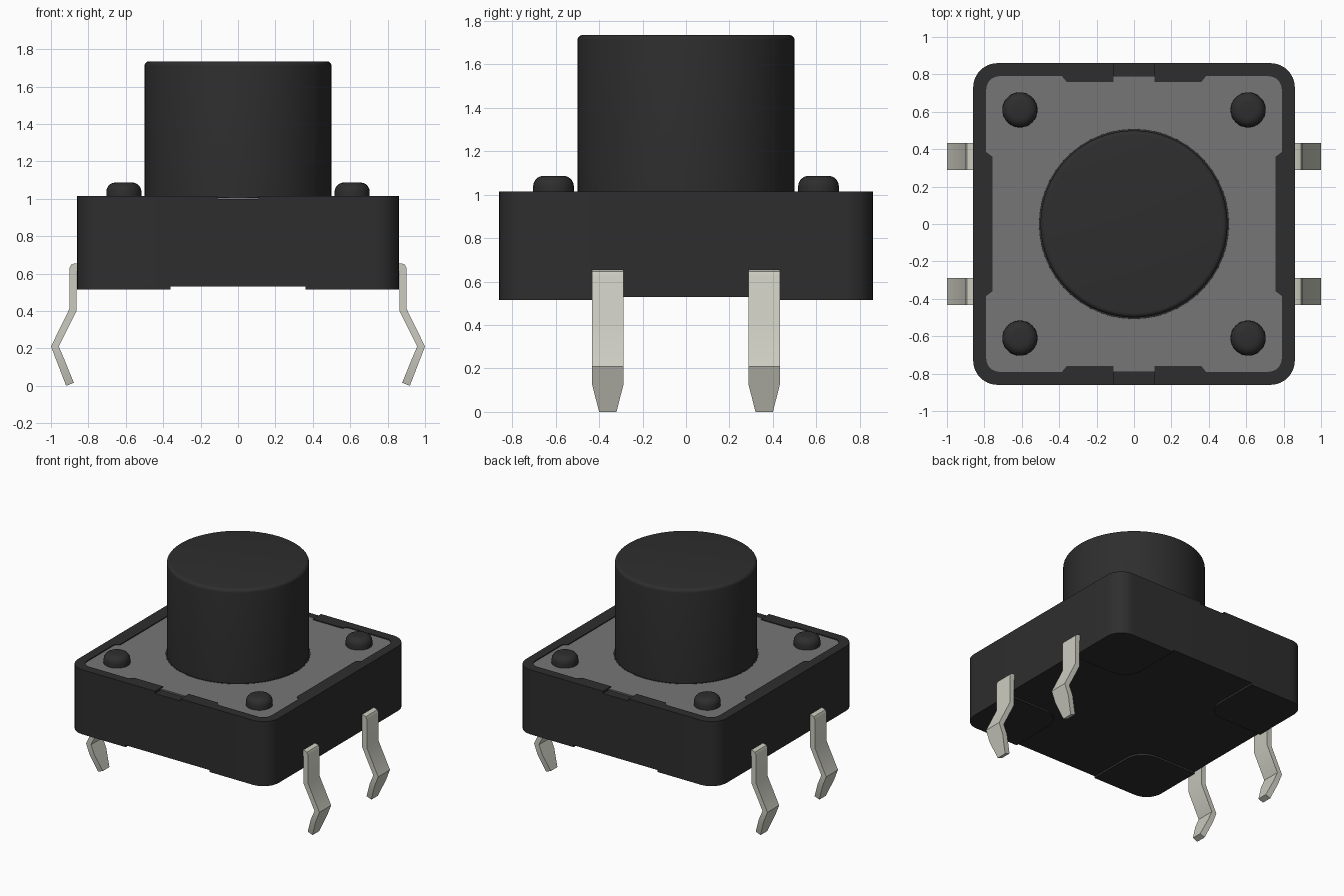
import bpy, bmesh, math
from mathutils import Vector

if "Cube" in bpy.data.objects:
    bpy.data.objects.remove(bpy.data.objects["Cube"], do_unlink=True)


def material(name, rgb):
    mat = bpy.data.materials.new(name)
    mat.use_nodes = True
    mat.diffuse_color = (*rgb, 1)
    mat.node_tree.nodes["Principled BSDF"].inputs["Base Color"].default_value = (*rgb, 1)
    return mat


BLACK = material("black plastic", (0.027, 0.027, 0.027))
GREY = material("grey plate", (0.18, 0.18, 0.18))
METAL = material("tinned metal", (0.60, 0.60, 0.53))


def finish(bm, name, mat, angle=35):
    bmesh.ops.recalc_face_normals(bm, faces=bm.faces)
    mesh = bpy.data.meshes.new(name)
    bm.to_mesh(mesh)
    bm.free()
    for poly in mesh.polygons:
        poly.use_smooth = True
    mesh.set_sharp_from_angle(angle=math.radians(angle))
    mesh.materials.append(mat)
    obj = bpy.data.objects.new(name, mesh)
    bpy.context.collection.objects.link(obj)
    return obj


def rounded(corners, steps=8):
    """Outline from (x, y, radius) corners, all right angles where rounded."""
    out = []
    for i, (x, y, r) in enumerate(corners):
        p = Vector((x, y))
        if r == 0:
            out.append(p)
            continue
        a = (Vector(corners[i - 1][:2]) - p).normalized()
        b = (Vector(corners[(i + 1) % len(corners)][:2]) - p).normalized()
        for k in range(steps + 1):
            t = k / steps * math.pi / 2
            out.append(p + r * (a * (1 - math.sin(t)) + b * (1 - math.cos(t))))
    return out


def prism(name, outline, z0, z1, mat, sx=1, sy=1):
    bm = bmesh.new()
    low = bm.faces.new([bm.verts.new((p.x * sx, p.y * sy, z0)) for p in outline])
    ext = bmesh.ops.extrude_face_region(bm, geom=[low])
    top = [v for v in ext["geom"] if isinstance(v, bmesh.types.BMVert)]
    bmesh.ops.translate(bm, verts=top, vec=(0, 0, z1 - z0))
    return finish(bm, name, mat)


def square(half, r):
    return rounded([(half, -half, r), (half, half, r), (-half, half, r), (-half, -half, r)])


def knob(name, x, y, radius, z0, z1, edge, sides, mat):
    """Cylinder with a rounded top edge."""
    bm = bmesh.new()
    profile = [(radius, z0)]
    for k in range(6):
        t = k / 5 * math.pi / 2
        profile.append((radius - edge + edge * math.cos(t), z1 - edge + edge * math.sin(t)))
    rings = [[bm.verts.new((x + r * math.cos(2 * math.pi * i / sides),
                            y + r * math.sin(2 * math.pi * i / sides), z))
              for i in range(sides)] for r, z in profile]
    for a, b in zip(rings, rings[1:]):
        for i in range(sides):
            j = (i + 1) % sides
            bm.faces.new((a[i], a[j], b[j], b[i]))
    bm.faces.new(rings[0])
    bm.faces.new(rings[-1])
    return finish(bm, name, mat)


# Housing block, inset plate and the raised rim in two halves with retaining tabs
HALF, FLOOR, TOP = 0.86, 0.53, 1.015
prism("housing", square(HALF, 0.13), FLOOR, 0.998, BLACK)
prism("top_plate", square(0.79, 0.07), 0.995, 1.008, GREY)
upper = [(HALF, HALF, 0.13), (0.11, HALF, 0), (0.11, 0.76, 0), (0.36, 0.76, 0),
         (0.385, 0.79, 0), (0.79, 0.79, 0.07), (0.79, 0.385, 0), (0.757, 0.36, 0)]
lower = [(x, -y, r) for x, y, r in reversed(upper)]
for side, sx in (("left", 1), ("right", -1)):
    prism("rim_" + side, rounded(upper + lower), 0.998, TOP, BLACK, sx)

# Corner feet, pegs and pins
foot = rounded([(0.36, 0.36, 0.15), (HALF, 0.36, 0), (HALF, HALF, 0.13), (0.36, HALF, 0)])

# Pin sections: outer x, z, inner x, z, half width
PIN = [(0.84, 0.655, 0.84, 0.615, 0.072), (0.872, 0.655, 0.857, 0.615, 0.072),
       (0.892, 0.647, 0.861, 0.612, 0.072), (0.902, 0.628, 0.863, 0.606, 0.072),
       (0.902, 0.41, 0.863, 0.402, 0.072), (1.0, 0.21, 0.958, 0.21, 0.072),
       (0.967, 0.125, 0.927, 0.138, 0.072), (0.919, 0.0, 0.878, 0.016, 0.04)]


def pin(name, sx, y):
    bm = bmesh.new()
    rings = [[bm.verts.new((sx * x, y + w, z)) for x, z, w in
              ((xo, zo, -h), (xo, zo, h), (xi, zi, h), (xi, zi, -h))]
             for xo, zo, xi, zi, h in PIN]
    for a, b in zip(rings, rings[1:]):
        for i in range(4):
            j = (i + 1) % 4
            bm.faces.new((a[i], a[j], b[j], b[i]))
    bm.faces.new(rings[0])
    bm.faces.new(rings[-1])
    return finish(bm, name, METAL, 30)


for end, sy in (("front", -1), ("back", 1)):
    for side, sx in (("left", 1), ("right", -1)):
        tag = f"{end}_{side}"
        prism("foot_" + tag, foot, 0.515, FLOOR, BLACK, sx, sy)
        knob("peg_" + tag, sx * 0.61, sy * 0.61, 0.094, 1.0, 1.087, 0.05, 32, BLACK)
        pin("pin_" + tag, sx, sy * 0.36)

# Push button in its slightly wider opening
knob("button_opening", 0, 0, 0.508, 1.0, 1.0095, 0.0005, 64, BLACK)
knob("button", 0, 0, 0.5, 1.0, 1.735, 0.025, 64, BLACK)
